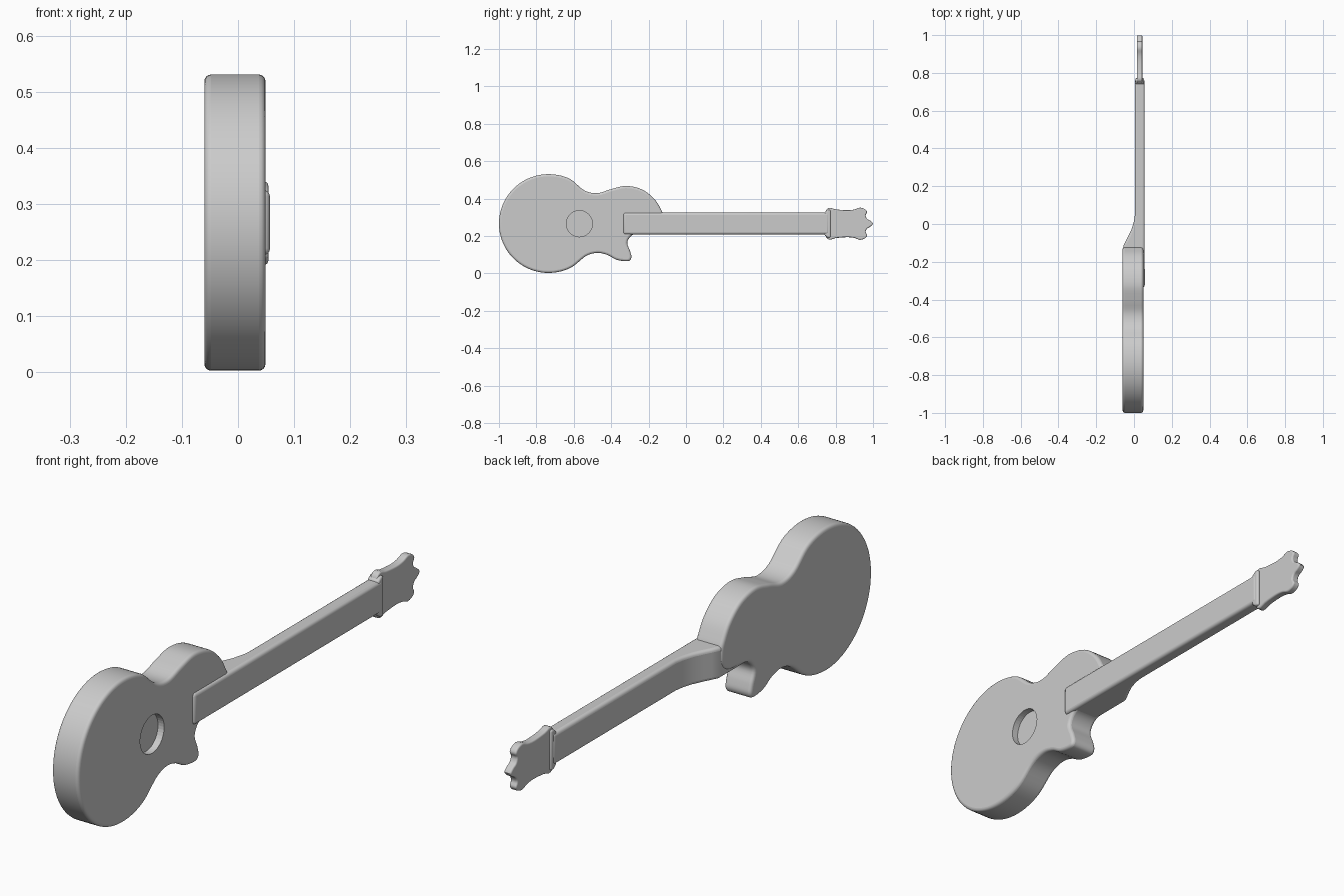
import bpy, bmesh, math
from mathutils import Vector

if "Cube" in bpy.data.objects:
    bpy.data.objects.remove(bpy.data.objects["Cube"])

grey = bpy.data.materials.new("plain grey")
grey.diffuse_color = (0.6, 0.6, 0.6, 1)
grey.use_nodes = True
grey.node_tree.nodes["Principled BSDF"].inputs["Base Color"].default_value = grey.diffuse_color


def smooth_loop(points, steps=5):
    """Closed Catmull-Rom curve through 2D points."""
    pts = [Vector(p) for p in points]
    n, out = len(pts), []
    for i in range(n):
        a, b, c, d = (pts[(i + k) % n] for k in (-1, 0, 1, 2))
        for s in range(steps):
            t = s / steps
            out.append(0.5 * (2 * b + (c - a) * t + (2 * a - 5 * b + 4 * c - d) * t * t
                              + (3 * b - a - 3 * c + d) * t ** 3))
    return out


def slab(name, points, axis, low, high, bevel=0.0):
    """Extrude a 2D outline along x (points are y, z) or z (points are x, y)."""
    bm = bmesh.new()
    put = (lambda p, h: (h, p[0], p[1])) if axis == "x" else (lambda p, h: (p[0], p[1], h))
    rims = [[bm.verts.new(put(p, h)) for p in points] for h in (low, high)]
    for rim in rims:
        bm.faces.new(rim)
    n = len(points)
    for i in range(n):
        j = (i + 1) % n
        bm.faces.new((rims[0][i], rims[0][j], rims[1][j], rims[1][i]))
    bmesh.ops.recalc_face_normals(bm, faces=bm.faces)
    mesh = bpy.data.meshes.new(name)
    bm.to_mesh(mesh)
    bm.free()
    ob = bpy.data.objects.new(name, mesh)
    bpy.context.collection.objects.link(ob)
    mesh.materials.append(grey)
    if bevel:
        mod = ob.modifiers.new("rounded rim", "BEVEL")
        mod.width, mod.segments = bevel, 4
        mod.limit_method, mod.angle_limit = "ANGLE", math.radians(50)
        mod.use_clamp_overlap = False
    return ob


def shade(ob):
    bpy.ops.object.select_all(action="DESELECT")
    ob.select_set(True)
    bpy.context.view_layer.objects.active = ob
    bpy.ops.object.shade_smooth_by_angle(angle=math.radians(35))


# Body: round lower bout, waist, upper bout and cutaway horn, in one direction round
bout = [(-0.735 + 0.265 * math.cos(math.radians(a)), 0.267 + 0.264 * math.sin(math.radians(a)))
        for a in range(64, 300, 18)]
horn = [(-0.535, 0.093), (-0.475, 0.110), (-0.42, 0.099), (-0.37, 0.073), (-0.31, 0.066),
        (-0.292, 0.085), (-0.299, 0.12), (-0.314, 0.165), (-0.29, 0.203)]
upper = [(-0.24, 0.216), (-0.16, 0.226), (-0.125, 0.26), (-0.122, 0.31), (-0.135, 0.345),
         (-0.17, 0.399), (-0.235, 0.449), (-0.32, 0.468), (-0.40, 0.451), (-0.475, 0.429),
         (-0.545, 0.445)]
body = slab("body", smooth_loop(bout + horn + upper), "x", -0.06, 0.049, 0.012)

# Sound hole: shallow round recess in the front
circle = [(-0.57 + 0.07 * math.cos(i * math.tau / 40), 0.266 + 0.07 * math.sin(i * math.tau / 40))
          for i in range(40)]
cutter = slab("sound_hole_cutter", circle, "x", 0.024, 0.1)
cutter.hide_render = True
cutter.display_type = "WIRE"
cut = body.modifiers.new("sound hole", "BOOLEAN")
cut.object, cut.operation, cut.solver = cutter, "DIFFERENCE", "EXACT"

# Neck with its curved heel, running over the body as a fingerboard
neck_profile = [(0.057, -0.335), (0.056, 0.765), (0.005, 0.765), (0.005, 0.05), (0.0, 0.015),
                (-0.012, -0.025), (-0.028, -0.06), (-0.043, -0.088), (-0.056, -0.115),
                (-0.056, -0.27), (0.0, -0.335)]
neck = slab("neck", neck_profile, "z", 0.209, 0.325, 0.012)

# Headstock: flared plate with scalloped end, mirrored about the neck line
half = [(0.745, 0.055), (0.765, 0.085), (0.80, 0.077), (0.86, 0.072), (0.90, 0.076),
        (0.93, 0.086), (0.957, 0.078), (0.968, 0.062), (0.960, 0.045), (0.968, 0.026),
        (0.985, 0.016)]
outline = [(y, 0.266 + w) for y, w in half] + [(0.999, 0.266)]
outline += [(y, 0.266 - w) for y, w in reversed(half)]
headstock = slab("headstock", smooth_loop(outline, 3), "x", 0.015, 0.044, 0.006)

# Nut: thicker ridge where neck and headstock meet
nut = slab("nut", [(0.74, 0.205), (0.757, 0.192), (0.773, 0.192), (0.773, 0.34), (0.757, 0.34),
                   (0.74, 0.327)], "x", 0.008, 0.054, 0.007)

for part in (body, neck, headstock, nut):
    shade(part)
